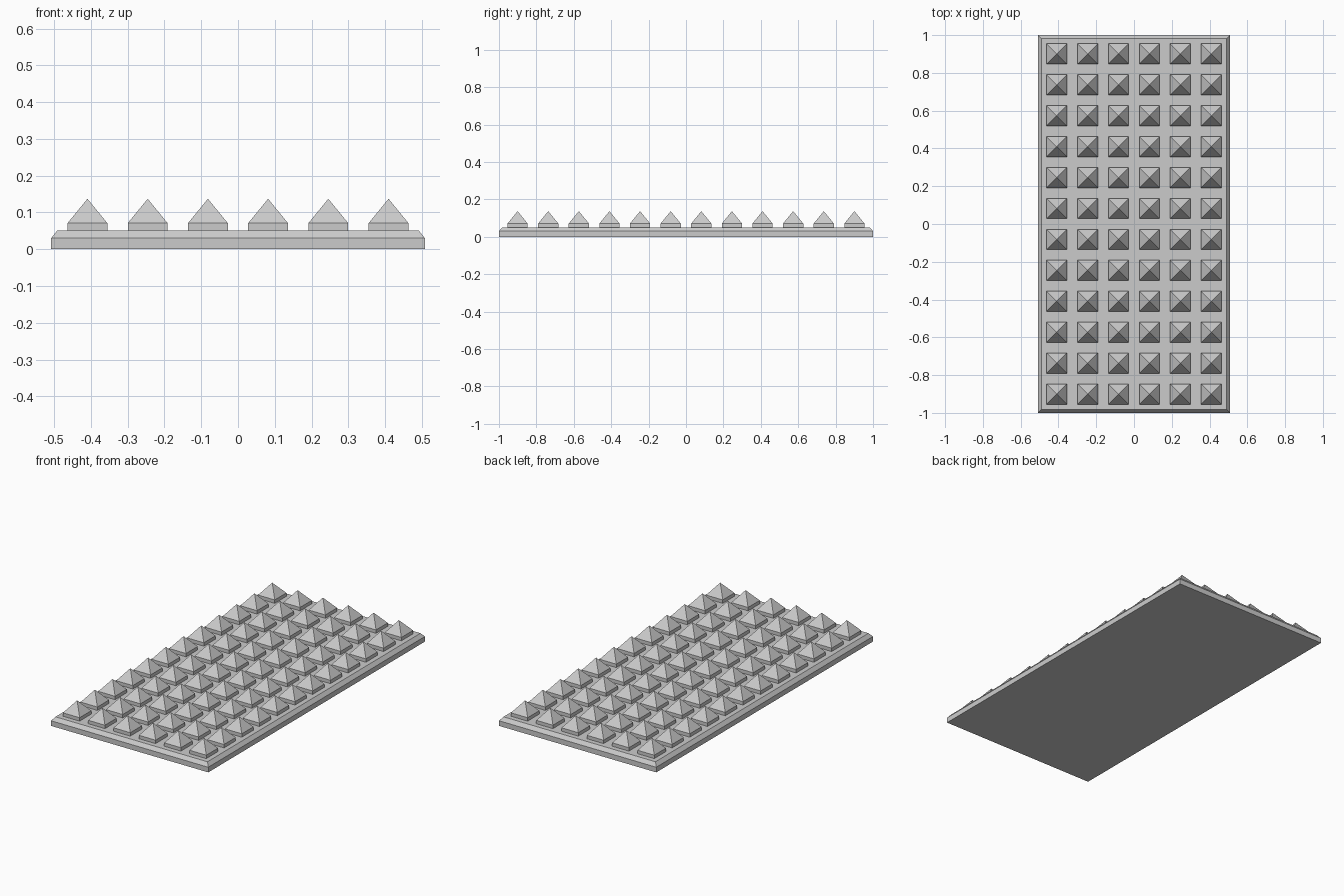
import bpy, bmesh

if "Cube" in bpy.data.objects:
    bpy.data.objects.remove(bpy.data.objects["Cube"])

HX, HY = 0.508, 1.0             # half size of the plate
Z_EDGE, Z_TOP = 0.03, 0.051     # chamfer start and plate top
INSET = 0.017
COLS, ROWS, PITCH = 6, 12, 0.1637
R, Z_SHOULDER, Z_TIP = 0.054, 0.071, 0.137


def finish(bm, name):
    bmesh.ops.recalc_face_normals(bm, faces=bm.faces)
    mesh = bpy.data.meshes.new(name)
    bm.to_mesh(mesh)
    bm.free()
    obj = bpy.data.objects.new(name, mesh)
    bpy.context.collection.objects.link(obj)
    return obj


def ring(bm, hx, hy, z, cx=0, cy=0):
    return [bm.verts.new((cx + sx * hx, cy + sy * hy, z))
            for sx, sy in ((-1, -1), (1, -1), (1, 1), (-1, 1))]


def bridge(bm, a, b):
    for i in range(4):
        j = (i + 1) % 4
        bm.faces.new((a[i], a[j], b[j], b[i]))


# plate with chamfered upper edge
bm = bmesh.new()
low = ring(bm, HX, HY, 0)
mid = ring(bm, HX, HY, Z_EDGE)
top = ring(bm, HX - INSET, HY - INSET, Z_TOP)
bridge(bm, low, mid)
bridge(bm, mid, top)
bm.faces.new(low)
bm.faces.new(top)
finish(bm, "base_plate")

# grid of square studs with pyramid tips
bm = bmesh.new()
for c in range(COLS):
    for r in range(ROWS):
        cx = (c - (COLS - 1) / 2) * PITCH
        cy = (r - (ROWS - 1) / 2) * PITCH
        foot = ring(bm, R, R, Z_TOP, cx, cy)
        shoulder = ring(bm, R, R, Z_SHOULDER, cx, cy)
        tip = bm.verts.new((cx, cy, Z_TIP))
        bridge(bm, foot, shoulder)
        bm.faces.new(foot)
        for i in range(4):
            bm.faces.new((shoulder[i], shoulder[(i + 1) % 4], tip))
finish(bm, "pyramid_studs")
